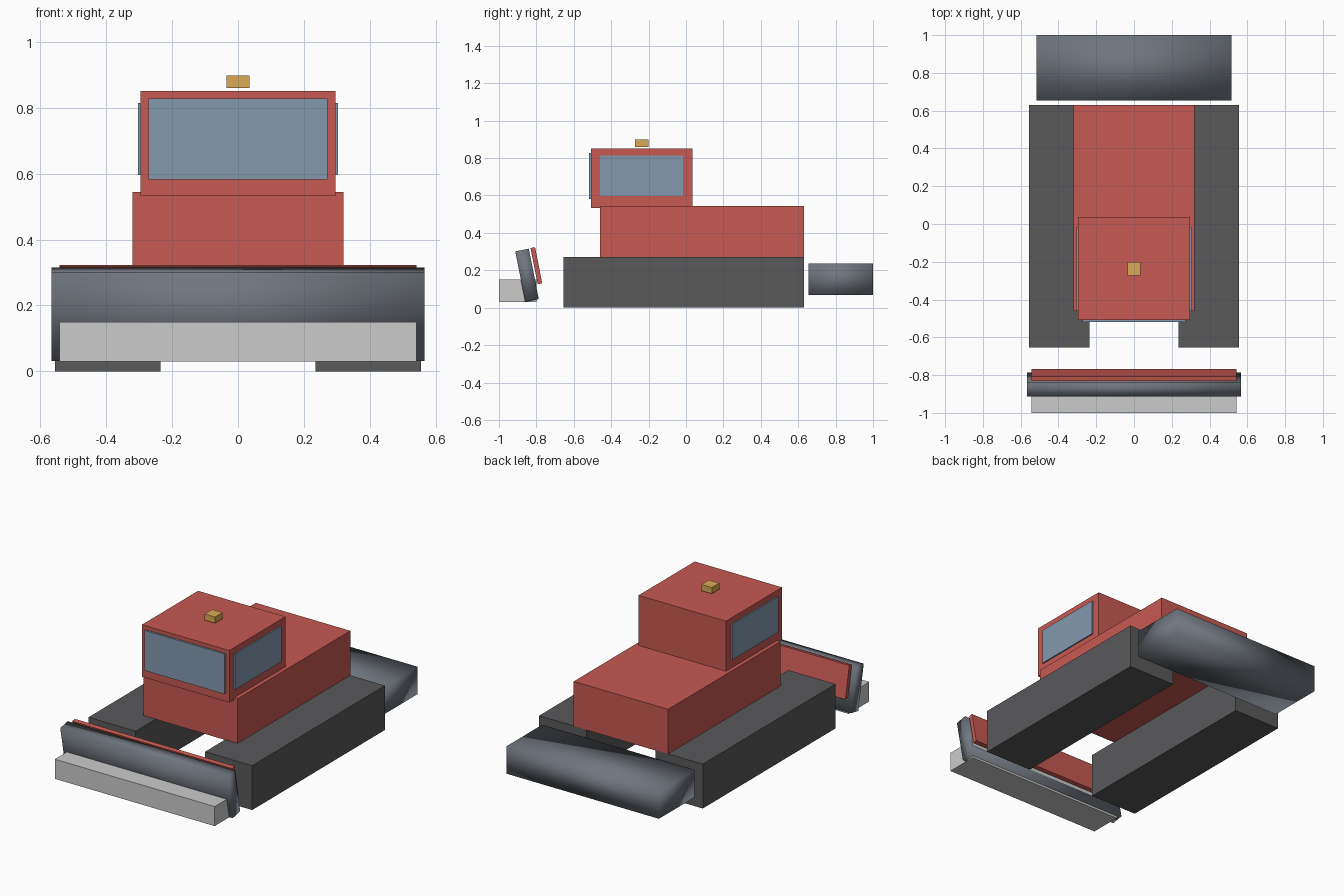
import bpy, bmesh
from mathutils import Matrix

if "Cube" in bpy.data.objects:
    bpy.data.objects.remove(bpy.data.objects["Cube"])


def material(name, r, g, b):
    m = bpy.data.materials.new(name)
    m.diffuse_color = (r, g, b, 1)
    m.use_nodes = True
    m.node_tree.nodes["Principled BSDF"].inputs["Base Color"].default_value = m.diffuse_color
    return m


RED = material("red_paint", 0.58, 0.10, 0.085)
GLASS = material("glass", 0.23, 0.32, 0.42)
RUBBER = material("rubber", 0.10, 0.10, 0.105)
STEEL = material("steel", 0.16, 0.18, 0.21)
AMBER = material("amber", 0.70, 0.40, 0.09)
PALE = material("pale", 0.70, 0.70, 0.72)


def box(name, x, y, z, mat, tilt=0.0, smooth=False):
    """Box from (min, max) ranges, tilted about its own centre around x."""
    bm = bmesh.new()
    bmesh.ops.create_cube(bm, size=1)
    size = [r[1] - r[0] for r in (x, y, z)]
    bmesh.ops.transform(bm, matrix=Matrix.Diagonal((*size, 1)), verts=bm.verts)
    for f in bm.faces:
        f.smooth = smooth
    me = bpy.data.meshes.new(name)
    bm.to_mesh(me)
    bm.free()
    me.materials.append(mat)
    ob = bpy.data.objects.new(name, me)
    ob.location = [(r[0] + r[1]) / 2 for r in (x, y, z)]
    ob.rotation_euler.x = tilt
    bpy.context.collection.objects.link(ob)
    return ob


def sym(w):
    return (-w, w)


# Tracks and side windows, one per side
for side, s in (("left", -1), ("right", 1)):
    box(side + "_track", sorted((s * 0.235, s * 0.555)), (-0.655, 0.63), (0, 0.272), RUBBER)
    box(side + "_window", sorted((s * 0.285, s * 0.304)), (-0.46, -0.015), (0.597, 0.815), GLASS)

# Body, cab, windscreen and beacon
box("body", sym(0.32), (-0.46, 0.63), (0.27, 0.545), RED)
box("cab", sym(0.296), (-0.507, 0.036), (0.533, 0.852), RED)
box("windscreen", sym(0.272), (-0.518, -0.495), (0.582, 0.828), GLASS)
box("beacon", sym(0.035), (-0.273, -0.2), (0.86, 0.898), AMBER)

# Tilted front blade, its red backing plate and the pale cutting bar
TILT = 0.195
box("blade", sym(0.566), (-0.887, -0.813), (0.036, 0.311), STEEL, TILT, True)
box("blade_backing", sym(0.542), (-0.8125, -0.7875), (0.126, 0.323), RED, TILT)
box("cutting_bar", sym(0.542), (-1.0, -0.80), (0.03, 0.15), PALE)

# Rear tiller, smooth shaded
box("rear_tiller", sym(0.517), (0.655, 1.0), (0.068, 0.236), STEEL, 0, True)
